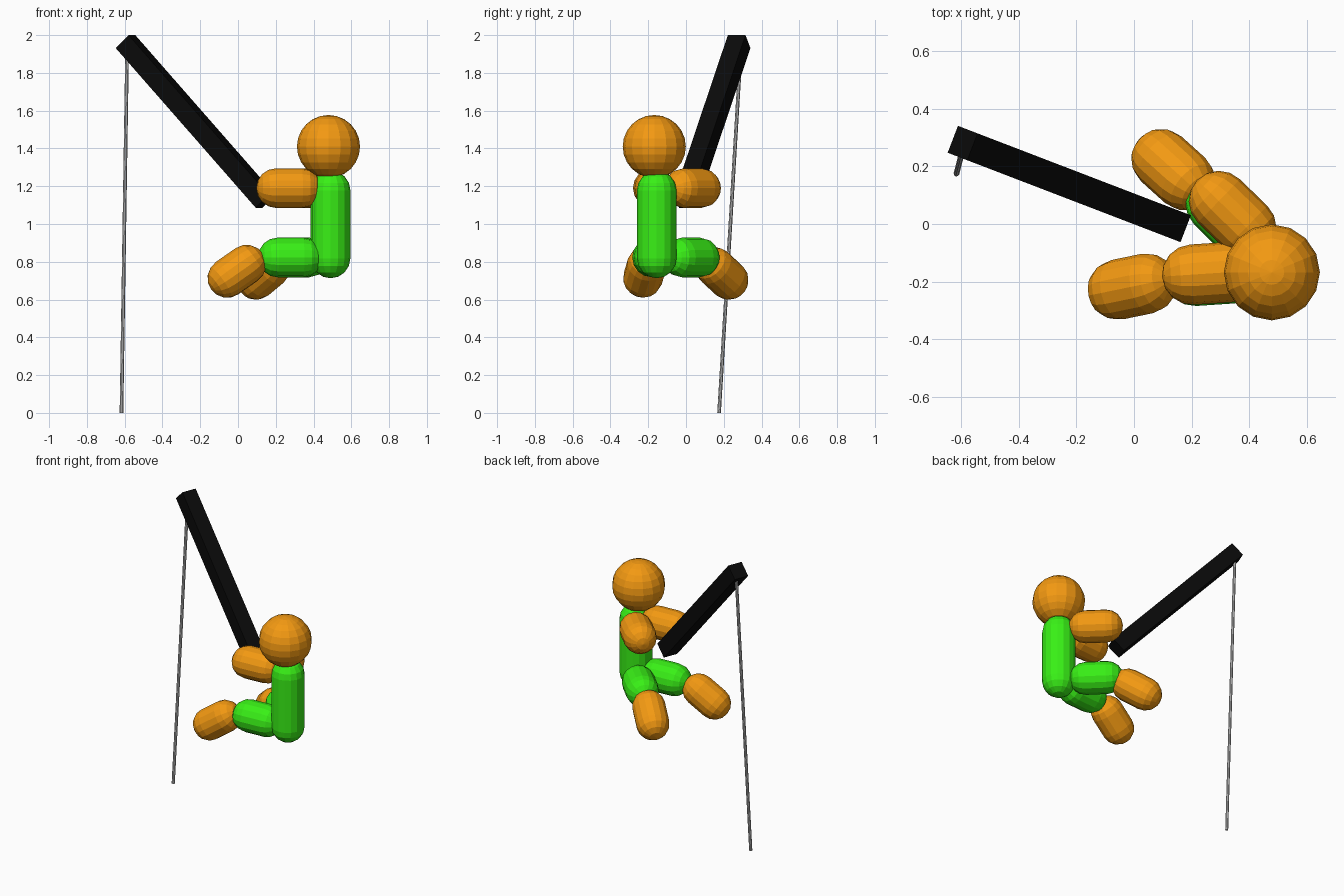
import bpy, bmesh
from math import sin, cos, pi, radians
from mathutils import Vector, Matrix

if "Cube" in bpy.data.objects:
    bpy.data.objects.remove(bpy.data.objects["Cube"])


def material(name, rgb):
    m = bpy.data.materials.new(name)
    m.diffuse_color = (*rgb, 1)
    m.use_nodes = True
    m.node_tree.nodes["Principled BSDF"].inputs["Base Color"].default_value = m.diffuse_color
    return m


ORANGE = material("orange", (0.9, 0.32, 0.006))
GREEN = material("green", (0.04, 0.87, 0.008))
BLACK = material("black", (0.003, 0.003, 0.003))


def finish(name, bm, mat=None):
    bmesh.ops.recalc_face_normals(bm, faces=bm.faces)
    me = bpy.data.meshes.new(name)
    bm.to_mesh(me)
    bm.free()
    if mat:
        me.materials.append(mat)
    ob = bpy.data.objects.new(name, me)
    bpy.context.collection.objects.link(ob)
    return ob


def aim(a, b):
    """Matrix with origin a and local z pointing to b."""
    rot = (b - a).to_track_quat('Z', 'Y').to_matrix().to_4x4()
    return Matrix.Translation(a) @ rot


def capsule(name, a, b, mat, r=0.105, sides=16, steps=4):
    """Round-ended limb between the two cap centres a and b."""
    a, b = Vector(a), Vector(b)
    length = (b - a).length
    prof = []
    for base, start in ((0, -pi / 2), (length, 0)):
        for i in range(steps + 1):
            t = start + pi / 2 * i / steps
            prof.append((r * cos(t), 0, base + r * sin(t)))
    bm = bmesh.new()
    vs = [bm.verts.new(p) for p in prof]
    edges = [bm.edges.new(pair) for pair in zip(vs, vs[1:])]
    bmesh.ops.spin(bm, geom=vs + edges, cent=(0, 0, 0), axis=(0, 0, 1),
                   angle=2 * pi, steps=sides)
    bmesh.ops.remove_doubles(bm, verts=bm.verts, dist=1e-4)
    bm.transform(aim(a, b))
    return finish(name, bm, mat)


# head
bm = bmesh.new()
bmesh.ops.create_uvsphere(bm, u_segments=16, v_segments=12, radius=0.167)
bm.transform(Matrix.Translation((0.479, -0.168, 1.41)))
finish("head", bm, ORANGE)

# torso and limbs
capsule("torso", (0.49, -0.155, 0.818), (0.49, -0.155, 1.178), GREEN)
limbs = [
    ("right_arm", (0.202, -0.176, 1.19), (0.337, -0.167, 1.19), ORANGE),
    ("left_arm", (0.295, 0.08, 1.19), (0.39, -0.012, 1.19), ORANGE),
    ("right_thigh", (0.21, -0.18, 0.823), (0.345, -0.171, 0.823), GREEN),
    ("left_thigh", (0.283, 0.073, 0.823), (0.378, -0.022, 0.823), GREEN),
    ("right_shin", (-0.057, -0.228, 0.714), (0.045, -0.207, 0.785), ORANGE),
    ("left_shin", (0.095, 0.226, 0.704), (0.177, 0.152, 0.772), ORANGE),
]
for limb in limbs:
    capsule(*limb)

# fishing rod: square bar, leaning up and away
bm = bmesh.new()
bmesh.ops.create_cube(bm, size=1)
bm.transform(Matrix.Translation((-0.225, 0.139, 1.543))
             @ Matrix.Rotation(radians(-21), 4, 'Z')
             @ Matrix.Rotation(radians(46.8), 4, 'Y')
             @ Matrix.Diagonal((1.16, 0.1, 0.1, 1)))
finish("rod", bm, BLACK)

# fishing line
a, b = Vector((-0.617, 0.175, 0.0)), Vector((-0.587, 0.291, 1.93))
bm = bmesh.new()
bmesh.ops.create_cone(bm, cap_ends=True, segments=8, radius1=0.01,
                      radius2=0.01, depth=(b - a).length)
bm.transform(aim(a, b) @ Matrix.Translation((0, 0, (b - a).length / 2)))
finish("line", bm)
